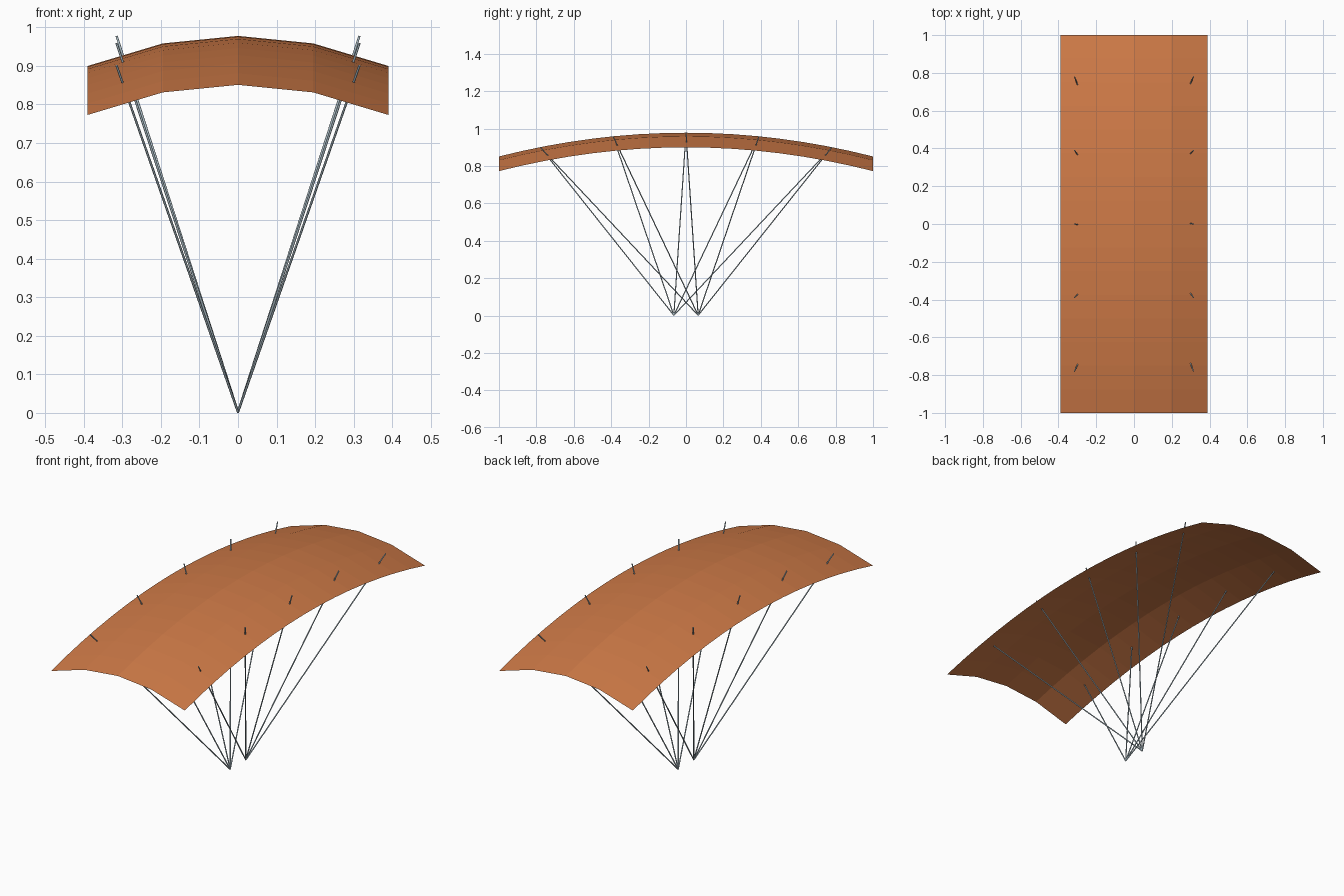
import bpy
import bmesh
from mathutils import Vector

cube = bpy.data.objects.get("Cube")
if cube:
    bpy.data.objects.remove(cube, do_unlink=True)


def make_material(name, rgb):
    mat = bpy.data.materials.new(name)
    mat.use_nodes = True
    color = (*rgb, 1.0)
    mat.diffuse_color = color
    mat.node_tree.nodes["Principled BSDF"].inputs["Base Color"].default_value = color
    return mat


def add_object(name, bm, mat):
    mesh = bpy.data.meshes.new(name)
    bm.to_mesh(mesh)
    bm.free()
    mesh.materials.append(mat)
    obj = bpy.data.objects.new(name, mesh)
    bpy.context.collection.objects.link(obj)
    return obj


orange = make_material("orange fabric", (0.62, 0.195, 0.063))
grey = make_material("pale blue grey cord", (0.45, 0.56, 0.62))

HALF_WIDTH, TOP, BOW = 0.39, 0.978, 0.127


def arch(x, y):
    """Height of the canopy, bowed both ways."""
    return TOP - BOW * y * y - 0.078 * (x / HALF_WIDTH) ** 2


# Canopy: a thin curved sheet, four panels wide
bm = bmesh.new()
bmesh.ops.create_grid(bm, x_segments=4, y_segments=16, size=1.0)
for v in bm.verts:
    v.co.x *= HALF_WIDTH
    v.co.z = arch(v.co.x, v.co.y)
add_object("canopy", bm, orange)


def add_cord(name, start, end, radius=0.003):
    axis = Vector(end) - Vector(start)
    bm = bmesh.new()
    bmesh.ops.create_cone(bm, cap_ends=True, segments=12, radius1=radius,
                          radius2=radius, depth=axis.length)
    # Round sides, flat end caps
    for f in bm.faces:
        f.smooth = len(f.verts) == 4
    obj = add_object(name, bm, grey)
    obj.location = (Vector(start) + Vector(end)) / 2
    obj.rotation_euler = axis.to_track_quat("Z", "Y").to_euler()
    return obj


# Suspension cords: each side fans out from its own anchor and pierces the canopy
for side, label in ((1, "left"), (-1, "right")):
    anchor = (0, side * 0.065, 0.002)
    for i in range(-2, 3):
        y = 0.39 * i
        tip = (side * 0.315, y, TOP - BOW * y * y)
        add_cord(f"{label}_cord_{i + 3}", anchor, tip)
